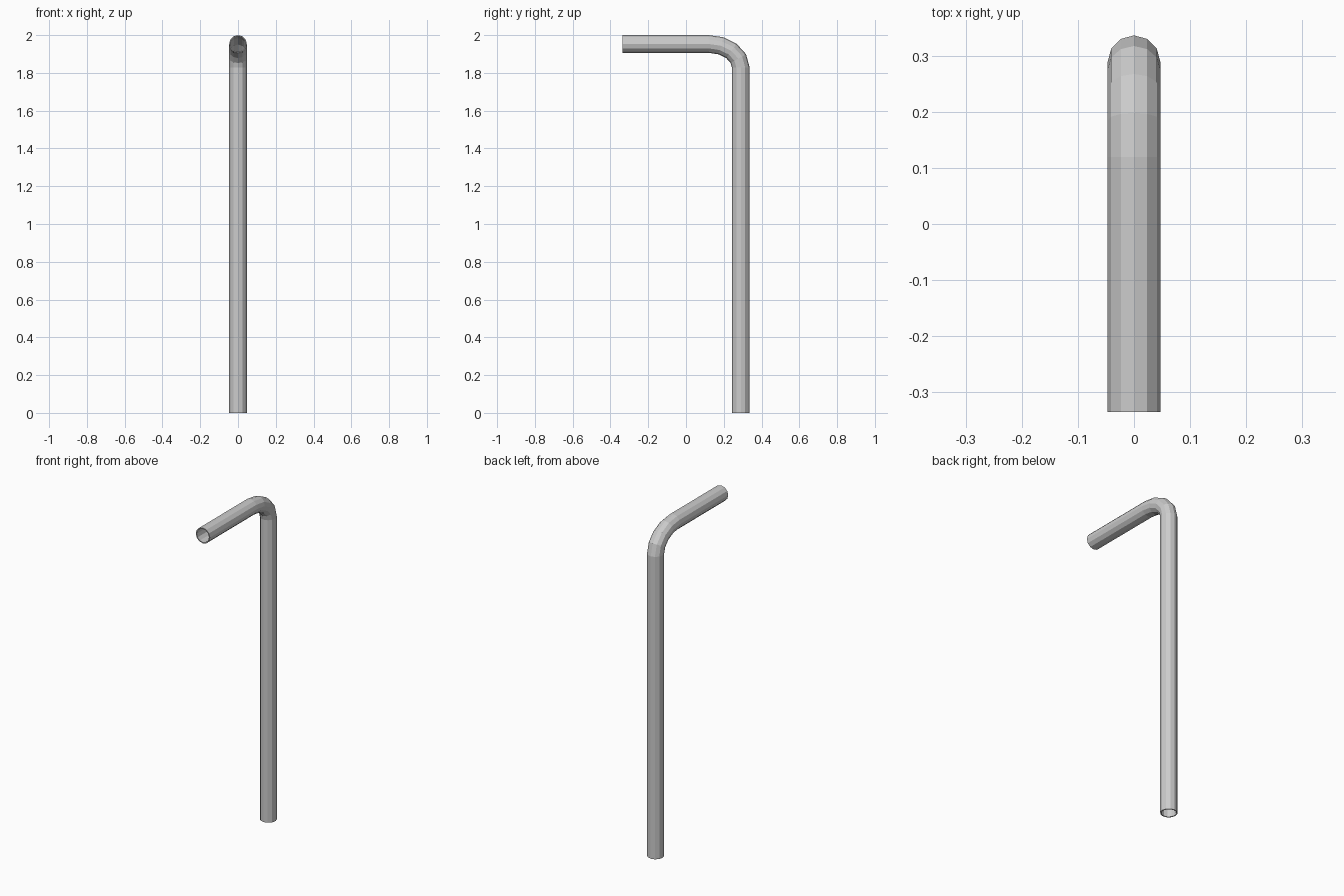
import bpy, bmesh
from math import sin, cos, pi, atan2
from mathutils import Vector

if "Cube" in bpy.data.objects:
    bpy.data.objects.remove(bpy.data.objects["Cube"])

SIDES, R, WALL, BEND = 12, 0.047, 0.006, 4
YV, ZH = 0.29, 1.953          # centre lines of the upright and the arm
Y0, Z0 = 0.12, 1.828          # where the bend starts and ends

# Centre line: (y, z, downward tilt of the direction of travel)
path = [(-0.336, ZH, 0.0)]
for i in range(BEND + 1):
    a = pi / 2 * i / BEND
    a_y, a_z = YV - Y0, ZH - Z0
    path.append((Y0 + a_y * sin(a), Z0 + a_z * cos(a),
                 atan2(a_z * sin(a), a_y * cos(a))))
path.append((YV, 0.0, pi / 2))

# Open tube swept along the centre line
bm = bmesh.new()
rings = []
for y, z, t in path:
    out = Vector((0, sin(t), cos(t)))       # outer side of the bend
    side = Vector((1, 0, 0))
    rings.append([bm.verts.new(Vector((0, y, z))
                  + R * (cos(2 * pi * k / SIDES) * out + sin(2 * pi * k / SIDES) * side))
                  for k in range(SIDES)])
for a, b in zip(rings, rings[1:]):
    for k in range(SIDES):
        n = (k + 1) % SIDES
        bm.faces.new((a[k], b[k], b[n], a[n]))
bmesh.ops.recalc_face_normals(bm, faces=bm.faces)
if sum(f.normal.z * (f.calc_center_median().z - ZH) for f in rings[0][0].link_faces) < 0:
    bmesh.ops.reverse_faces(bm, faces=bm.faces)

mesh = bpy.data.meshes.new("bent_pipe")
bm.to_mesh(mesh)
bm.free()
pipe = bpy.data.objects.new("bent_pipe", mesh)
bpy.context.collection.objects.link(pipe)

# Wall thickness, inward
solid = pipe.modifiers.new("wall", 'SOLIDIFY')
solid.thickness = WALL
solid.offset = -1
